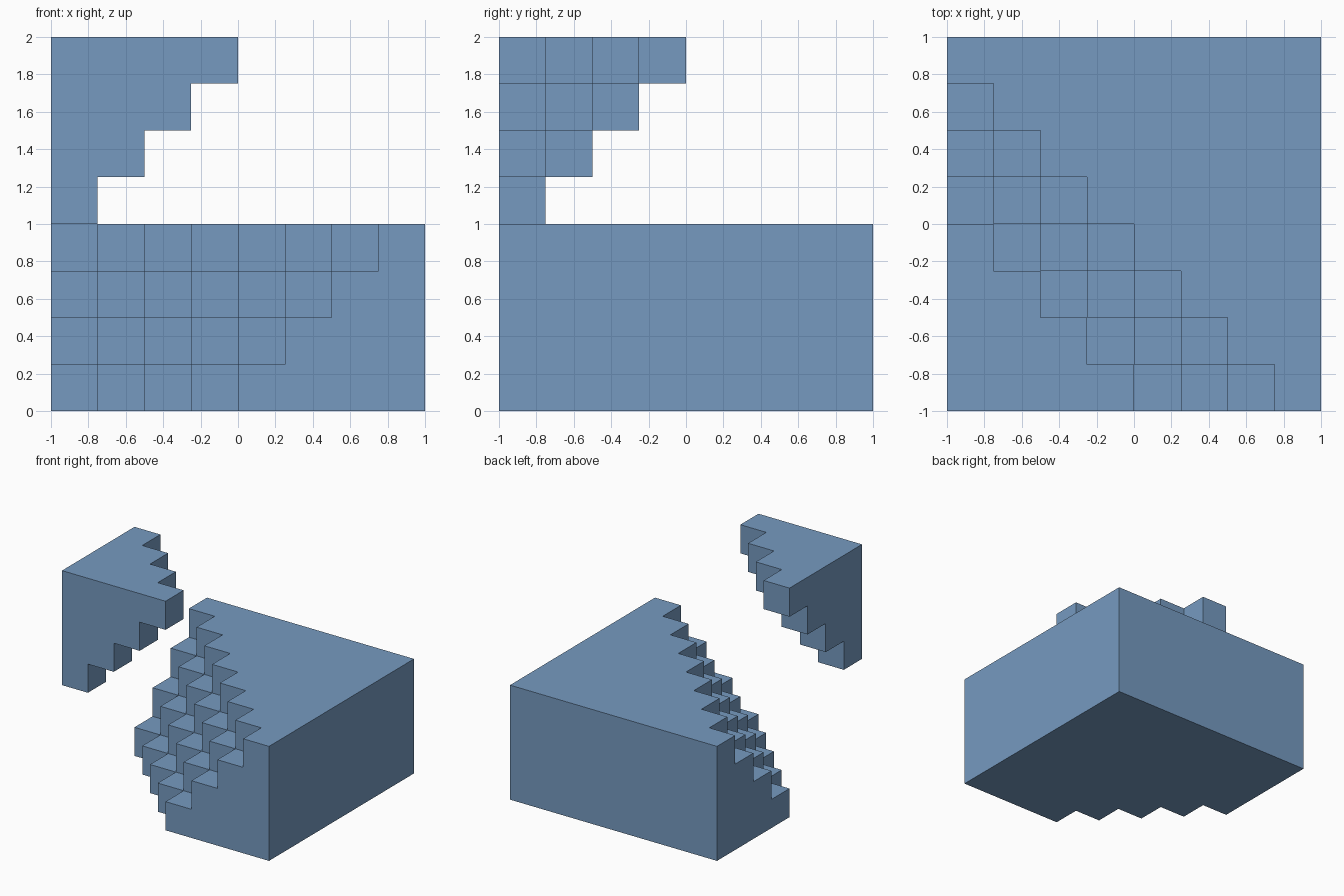
import bpy
import bmesh
from mathutils import Vector

cube = bpy.data.objects.get("Cube")
if cube:
    bpy.data.objects.remove(cube, do_unlink=True)

STEP = 0.25   # edge of one stair step
N = 8         # steps along each side
ORIGIN = Vector((-1, -1, 0))

blue = bpy.data.materials.new("steel_blue")
blue.use_nodes = True
COLOUR = (0.181, 0.323, 0.527, 1)
blue.diffuse_color = COLOUR
blue.node_tree.nodes["Principled BSDF"].inputs["Base Color"].default_value = COLOUR


def stepped_solid(name, inside):
    """Closed outer skin of all grid cells for which inside(i, j, k) is true."""
    def solid(c):
        return all(0 <= n < N for n in c) and inside(*c)

    bm = bmesh.new()
    cells = [(i, j, k) for i in range(N) for j in range(N) for k in range(N)]
    for c in filter(solid, cells):
        for axis in range(3):
            for side in (0, 1):
                neighbour = list(c)
                neighbour[axis] += 2 * side - 1
                if solid(neighbour):
                    continue
                # Square on this side of the cell
                u, v = (axis + 1) % 3, (axis + 2) % 3
                ring = []
                for du, dv in ((0, 0), (1, 0), (1, 1), (0, 1)):
                    p = Vector(c)
                    p[axis] += side
                    p[u] += du
                    p[v] += dv
                    ring.append(bm.verts.new(ORIGIN + p * STEP))
                bm.faces.new(ring if side else ring[::-1])
    # Weld the squares and merge flat areas into single faces
    bmesh.ops.remove_doubles(bm, verts=bm.verts, dist=0.001)
    bmesh.ops.dissolve_limit(bm, angle_limit=0.01, verts=bm.verts, edges=bm.edges)
    mesh = bpy.data.meshes.new(name)
    bm.to_mesh(mesh)
    bm.free()
    mesh.materials.append(blue)
    obj = bpy.data.objects.new(name, mesh)
    bpy.context.collection.objects.link(obj)
    return obj


# Lower block with a stepped slope cut into its front corner
stepped_solid("base_block", lambda i, j, k: k < 4 and i + j >= k + 4)

# Floating stepped corner above the slope
stepped_solid("upper_corner", lambda i, j, k: k >= 4 and i + j <= k - 4)
